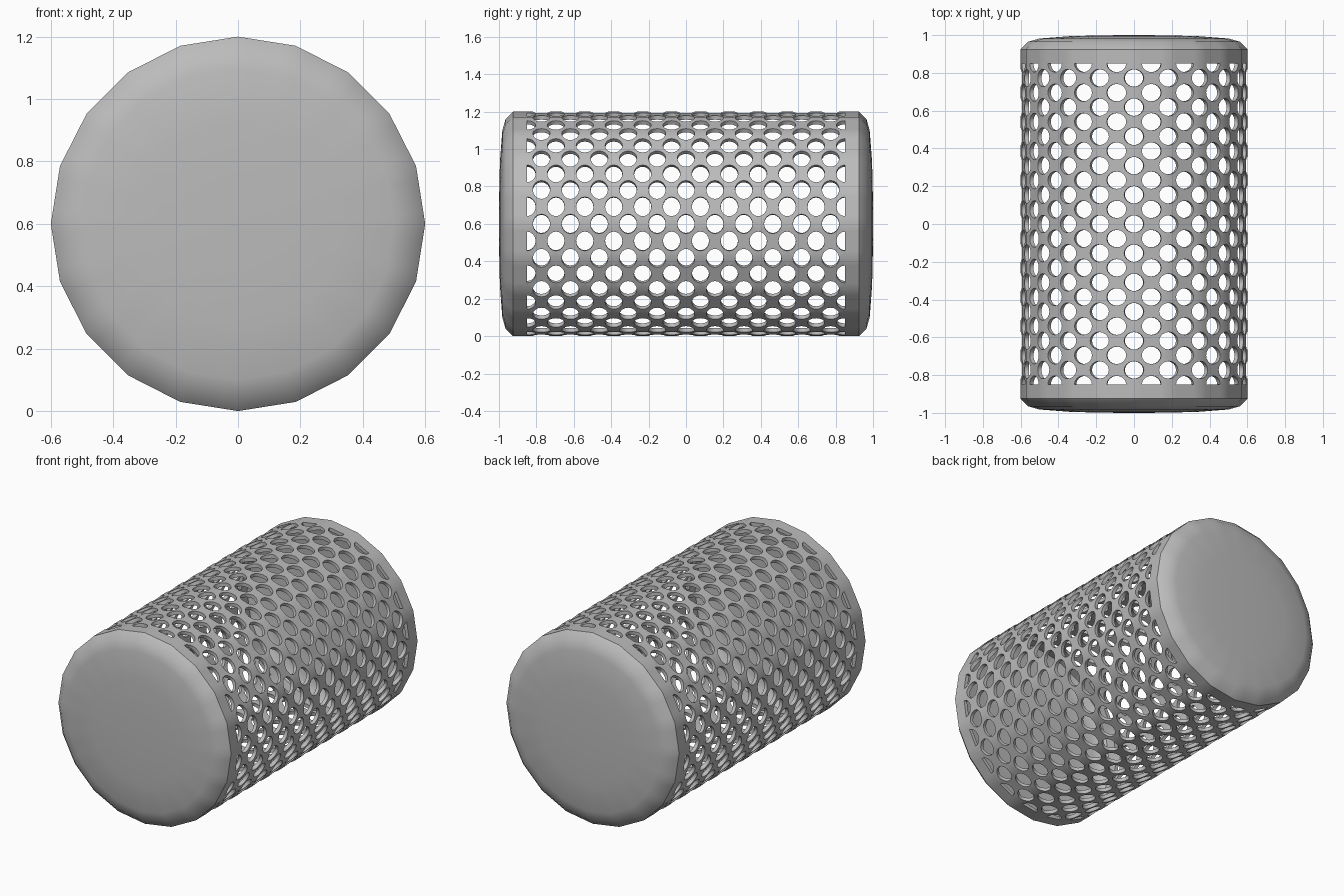
import bpy, bmesh, math

cube = bpy.data.objects.get("Cube")
if cube:
    bpy.data.objects.remove(cube, do_unlink=True)

SIDES = 20                 # flat sides of the tube
COLS = SIDES * 2           # staggered hole columns around the tube
ROWS = 11                  # half pitches from the middle to the end band
RADIUS, MESH_END, BAND_END = 0.6, 0.85, 0.925
HOLE_U, HOLE_V = 0.56, 0.60  # hole half sizes, as fractions of a tile
ARC = 4                    # segments per quarter hole
DV = MESH_END / ROWS


def wrap(u, y, radius=RADIUS):
    """Place a column coordinate on the faceted tube around the y axis."""
    angle = 2 * math.pi * u / COLS
    half = math.pi / SIDES
    facet = angle % (2 * half) - half
    r = radius * math.cos(half) / math.cos(facet)
    return (r * math.sin(angle), y, RADIUS + r * math.cos(angle))


def add_face(bm, points):
    bm.faces.new([bm.verts.new(p) for p in points])


def add_tile(bm, i, j):
    """One tile: a diagonal strut between two quarter holes."""
    arc = []
    for k in range(ARC + 1):
        t = math.pi / 2 * k / ARC
        arc.append((HOLE_U * math.cos(t), HOLE_V * math.sin(t)))
    far = [(1 - u, 1 - v) for u, v in reversed(arc)]
    polys = [[arc[0], (1, 0), far[0]], [arc[-1], far[-1], (0, 1)]]
    polys += [[arc[k], far[k], far[k + 1], arc[k + 1]] for k in range(ARC)]
    flip = (i + j) % 2
    for poly in polys:
        add_face(bm, [wrap(i + (1 - u if flip else u), (j + v) * DV)
                      for u, v in poly])


bm = bmesh.new()

# perforated wall
for i in range(COLS):
    for j in range(-ROWS, ROWS):
        add_tile(bm, i, j)

# solid end bands and shallow domed caps
stations = []
for i in range(0, COLS, 2):
    stations += [i, i + 1 - HOLE_U, i + 1 + HOLE_U]
profile = [(RADIUS, MESH_END), (RADIUS, BAND_END), (0.56, 0.965),
           (0.5, 0.982), (0.33, 0.995), (0.15, 0.999)]
for end in (-1, 1):
    for (r0, y0), (r1, y1) in zip(profile, profile[1:]):
        for a, b in zip(stations, stations[1:] + [COLS]):
            add_face(bm, [wrap(a, end * y0, r0), wrap(b, end * y0, r0),
                          wrap(b, end * y1, r1), wrap(a, end * y1, r1)])
    r, y = profile[-1]
    for a, b in zip(stations, stations[1:] + [COLS]):
        add_face(bm, [wrap(a, end * y, r), wrap(b, end * y, r),
                      (0, end, RADIUS)])

bmesh.ops.remove_doubles(bm, verts=bm.verts, dist=0.0005)
bmesh.ops.recalc_face_normals(bm, faces=bm.faces)
# make the skin face outwards
for f in bm.faces:
    c = f.calc_center_median()
    c.z -= RADIUS
    if f.normal.dot(c) < 0:
        f.normal_flip()

mesh = bpy.data.meshes.new("perforated_drum")
bm.to_mesh(mesh)
bm.free()
drum = bpy.data.objects.new("perforated_drum", mesh)
bpy.context.collection.objects.link(drum)

# grey metal
metal = bpy.data.materials.new("grey_metal")
metal.use_nodes = True
colour = (0.5, 0.5, 0.5, 1)
metal.diffuse_color = colour
metal.node_tree.nodes["Principled BSDF"].inputs["Base Color"].default_value = colour
mesh.materials.append(metal)

# wall thickness
bpy.ops.object.select_all(action='DESELECT')
drum.select_set(True)
bpy.context.view_layer.objects.active = drum
wall = drum.modifiers.new("wall", 'SOLIDIFY')
wall.thickness = 0.022
wall.offset = -1
bpy.ops.object.modifier_apply(modifier="wall")
bpy.ops.object.shade_smooth_by_angle(angle=math.radians(30))
